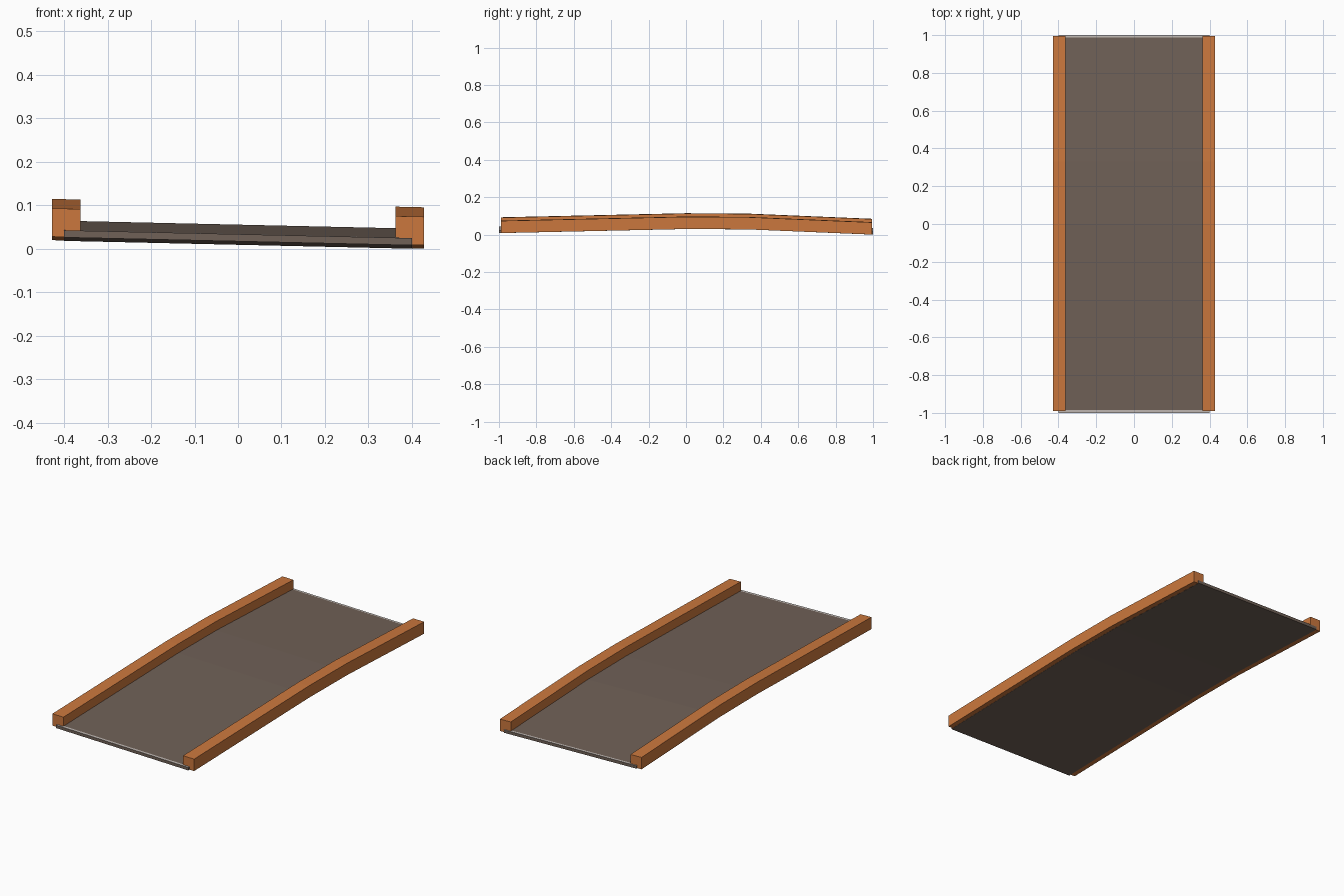
import bpy, bmesh

cube = bpy.data.objects.get("Cube")
if cube:
    bpy.data.objects.remove(cube, do_unlink=True)


def material(name, rgb):
    m = bpy.data.materials.new(name)
    m.use_nodes = True
    m.diffuse_color = (*rgb, 1)
    m.node_tree.nodes["Principled BSDF"].inputs["Base Color"].default_value = (*rgb, 1)
    return m


ORANGE = material("rail_orange", (0.60, 0.187, 0.047))
BROWN = material("deck_brown", (0.162, 0.119, 0.095))
GREY = material("end_grey", (0.53, 0.48, 0.45))

# Underside height along the length; the whole bridge leans toward +x
PROFILE = [(-1.0, 0.018), (0.0, 0.04), (0.33, 0.038), (1.0, 0.01)]
LEAN = -0.0225


def underside(x, y):
    for (y0, z0), (y1, z1) in zip(PROFILE, PROFILE[1:]):
        if y <= y1:
            return z0 + (z1 - z0) * (y - y0) / (y1 - y0) + LEAN * x


def bent_beam(name, x0, x1, stations, low, high, mats):
    """Loft a rectangular section along the bent profile."""
    bm = bmesh.new()
    rings = []
    for y in stations:
        corners = [(x0, low), (x1, low), (x1, high), (x0, high)]
        rings.append([bm.verts.new((x, y, underside(x, y) + z)) for x, z in corners])
    for a, b in zip(rings, rings[1:]):
        for i in range(4):
            j = (i + 1) % 4
            bm.faces.new((a[i], a[j], b[j], b[i]))
    bm.faces.new(rings[0])
    bm.faces.new(rings[-1])
    bmesh.ops.recalc_face_normals(bm, faces=bm.faces)
    # Upward faces at the extreme ends take the last material
    for f in bm.faces:
        if f.normal.z > 0.9 and abs(f.calc_center_median().y) > 0.985:
            f.material_index = len(mats) - 1
    mesh = bpy.data.meshes.new(name)
    bm.to_mesh(mesh)
    bm.free()
    for m in mats:
        mesh.materials.append(m)
    obj = bpy.data.objects.new(name, mesh)
    bpy.context.collection.objects.link(obj)
    return obj


bends = [y for y, z in PROFILE[1:-1]]

# Deck with pale strips across both ends
bent_beam("deck", -0.4, 0.4, [-1.0, -0.986] + bends + [0.988, 1.0],
          -0.0008, 0.0155, [BROWN, GREY])

# Side rails
for side, name in ((-1, "right_rail"), (1, "left_rail")):
    inner, outer = sorted((side * 0.362, side * 0.428))
    bent_beam(name, inner, outer, [-0.99] + bends + [0.995], 0.0, 0.065, [ORANGE])
